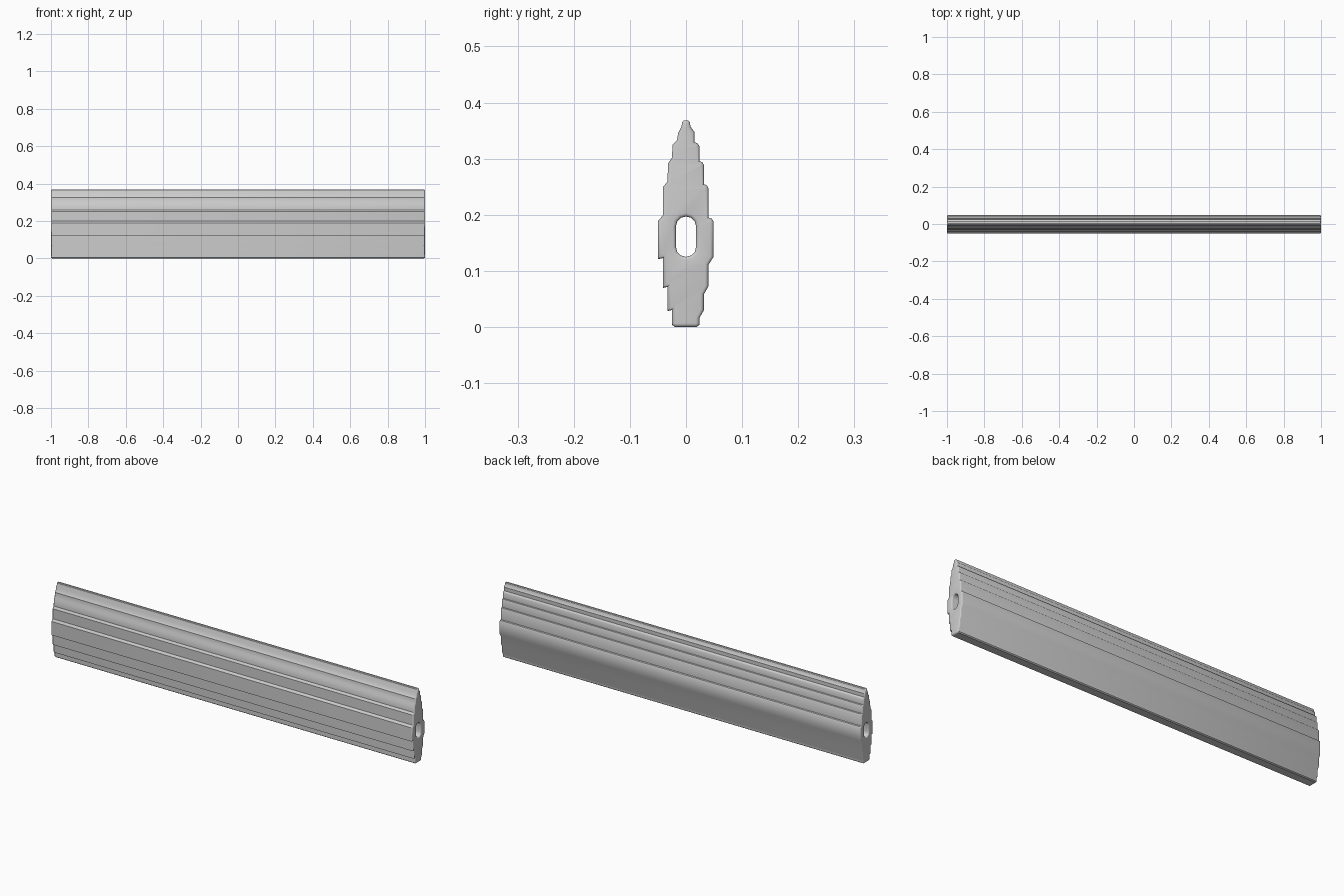
import bpy, bmesh
from math import pi, cos, sin, radians
from mathutils import Matrix

cube = bpy.data.objects.get("Cube")
if cube:
    bpy.data.objects.remove(cube, do_unlink=True)

LENGTH, ROUND = 2.0, 0.006

grey = bpy.data.materials.new("light grey")
grey.use_nodes = True
grey.diffuse_color = (0.6, 0.6, 0.6, 1)
grey.node_tree.nodes["Principled BSDF"].inputs["Base Color"].default_value = (0.6, 0.6, 0.6, 1)

# Stepped outline as (y, z): back side upwards, then front side downwards
back = [(.019, .002), (.024, .006), (.024, .018), (.032, .032), (.032, .060), (.040, .074),
        (.040, .112), (.049, .126), (.049, .189), (.046, .194), (.040, .196), (.040, .248),
        (.037, .253), (.032, .255), (.032, .289), (.029, .294), (.024, .296), (.024, .322),
        (.021, .327), (.015, .330), (.015, .348), (.008, .357), (.007, .365), (.004, .368)]
front = [(-.004, .368), (-.007, .365), (-.008, .357), (-.014, .346), (-.016, .333),
         (-.024, .325), (-.025, .302), (-.032, .292), (-.033, .260), (-.041, .250),
         (-.041, .200), (-.050, .190), (-.050, .122), (-.041, .124), (-.041, .071),
         (-.033, .073), (-.033, .030), (-.025, .032), (-.025, .006), (-.020, .002)]
outline = [(y, max(0, z - .002) * .368 / .366) for y, z in back + front]

# Rounded slot running the whole length
slot = []
for centre, start in ((.179, 0), (.143, pi)):
    for i in range(7):
        a = start + pi * i / 6
        slot.append((.018 * cos(a), centre + .018 * sin(a)))

# Fill outline minus slot, extrude along the length with rounded ends
curve = bpy.data.curves.new("bar_profile", "CURVE")
curve.dimensions = "2D"
curve.fill_mode = "BOTH"
curve.extrude = LENGTH / 2 - ROUND
curve.bevel_depth = ROUND
curve.bevel_resolution = 2
curve.offset = -ROUND
for points in (outline, slot):
    spline = curve.splines.new("POLY")
    spline.points.add(len(points) - 1)
    for p, (y, z) in zip(spline.points, points):
        p.co = (y, z, 0, 1)
    spline.use_cyclic_u = True

profile = bpy.data.objects.new("bar_profile", curve)
bpy.context.collection.objects.link(profile)
bpy.context.view_layer.update()
graph = bpy.context.evaluated_depsgraph_get()
mesh = bpy.data.meshes.new_from_object(profile.evaluated_get(graph))
bpy.data.objects.remove(profile, do_unlink=True)

# Turn the profile plane to face along x and weld the caps to the sides
mesh.transform(Matrix(((0, 0, 1, 0), (1, 0, 0, 0), (0, 1, 0, 0), (0, 0, 0, 1))))
bm = bmesh.new()
bm.from_mesh(mesh)
bmesh.ops.remove_doubles(bm, verts=bm.verts, dist=.0001)
bmesh.ops.recalc_face_normals(bm, faces=bm.faces)
bm.to_mesh(mesh)
bm.free()

mesh.materials.clear()
mesh.materials.append(grey)
bar = bpy.data.objects.new("stepped_bar", mesh)
bpy.context.collection.objects.link(bar)
bpy.context.view_layer.objects.active = bar
bar.select_set(True)
bpy.ops.object.shade_smooth_by_angle(angle=radians(35))
